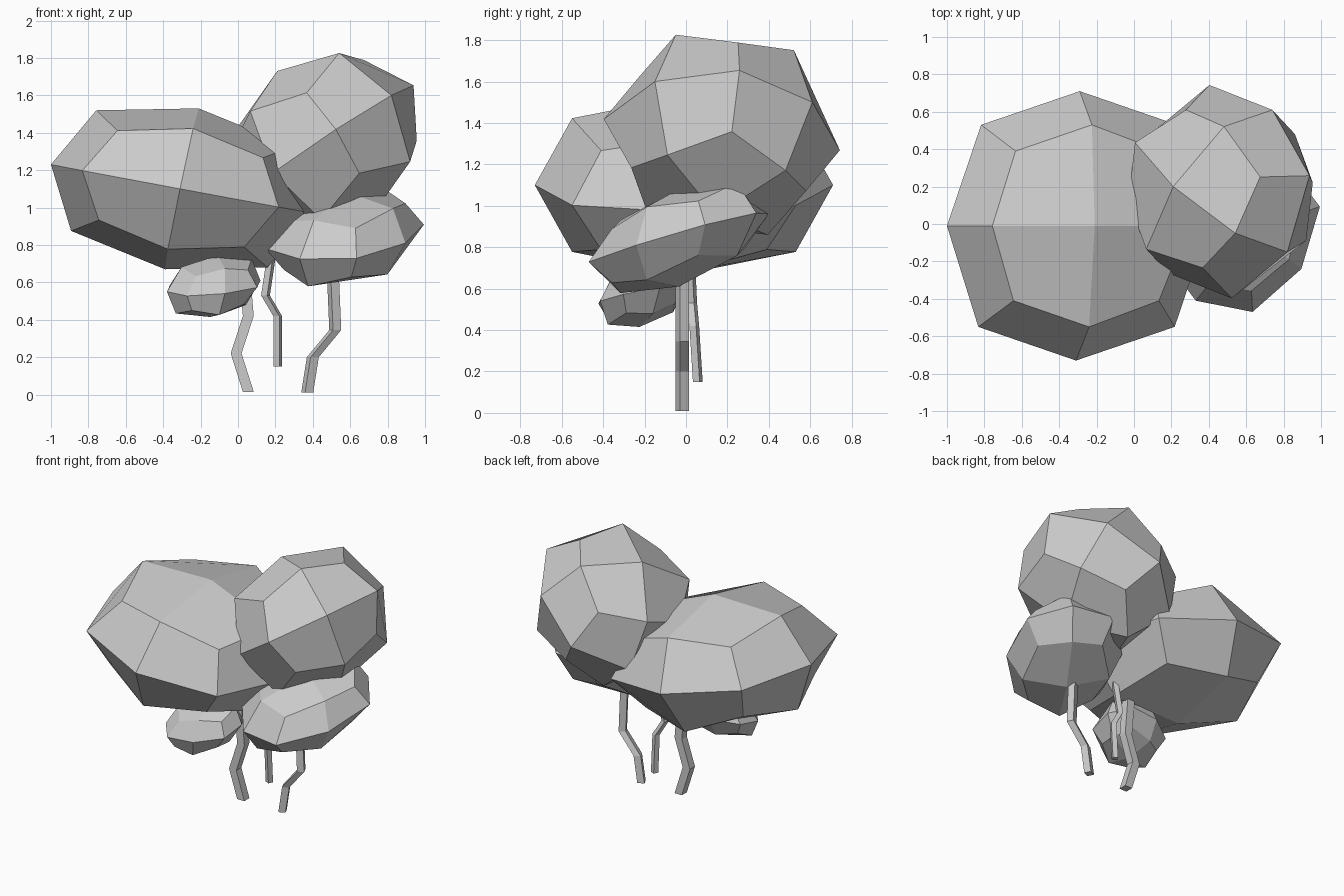
import bpy, bmesh, math
from mathutils import Vector, Matrix

if "Cube" in bpy.data.objects:
    bpy.data.objects.remove(bpy.data.objects["Cube"])


def finish(name, bm):
    bmesh.ops.recalc_face_normals(bm, faces=bm.faces)
    mesh = bpy.data.meshes.new(name)
    bm.to_mesh(mesh)
    bm.free()
    bpy.context.collection.objects.link(bpy.data.objects.new(name, mesh))


def blob(name, centre, a, b, c):
    """Cube rounded to 24 quads, stretched along three half-axis vectors."""
    bm = bmesh.new()
    bmesh.ops.create_cube(bm, size=2)
    bmesh.ops.subdivide_edges(bm, edges=bm.edges[:], cuts=1, use_grid_fill=True)
    axes = Matrix((a, b, c)).transposed()
    rounding = {1: 1.0, 2: 0.75, 3: 5 / 9}   # face centre, edge, corner
    for v in bm.verts:
        n = sum(abs(k) > 0.5 for k in v.co)
        v.co = Vector(centre) + axes @ (v.co * rounding[n])
    finish(name, bm)


def stem(name, path, radius, turn):
    """Four-sided crooked stem made of level rings."""
    bm = bmesh.new()
    rings = []
    for x, y, z in path:
        ring = []
        for i in range(4):
            t = math.radians(turn + 90 * i)
            ring.append(bm.verts.new((x + radius * math.cos(t), y + radius * math.sin(t), z)))
        rings.append(ring)
    for lo, hi in zip(rings, rings[1:]):
        for i in range(4):
            j = (i + 1) % 4
            bm.faces.new((lo[i], lo[j], hi[j], hi[i]))
    bm.faces.new(rings[0][::-1])
    bm.faces.new(rings[-1])
    finish(name, bm)


# Foliage clumps
blob("large_foliage", (-.30, -.01, 1.10), (.70, 0, -.13), (.01, .72, 0), (.09, 0, .43))
blob("upper_foliage", (.463, .173, 1.343), (.357, -.323, .257), (-.253, .027, .387), (.277, .437, .157))
blob("lower_foliage", (.57, -.035, .845), (.325, -.205, -.035), (-.24, -.375, -.12), (.02, 0, .235))
blob("small_foliage", (-.13, -.205, .58), (.25, .08, .03), (.06, -.21, -.04), (.02, .02, .165))

# Stems
stem("left_stem", [(.055, -.018, .015), (-.01, -.018, .22), (.055, -.018, .42), (.03, -.018, .72)], .041, 45)
stem("middle_stem", [(.212, .057, .15), (.212, .04, .42), (.147, .03, .53), (.18, .02, .75)], .025, 20)
stem("right_stem", [(.37, -.018, .01), (.40, -.018, .20), (.52, -.018, .345), (.505, -.018, .70)], .034, 70)
